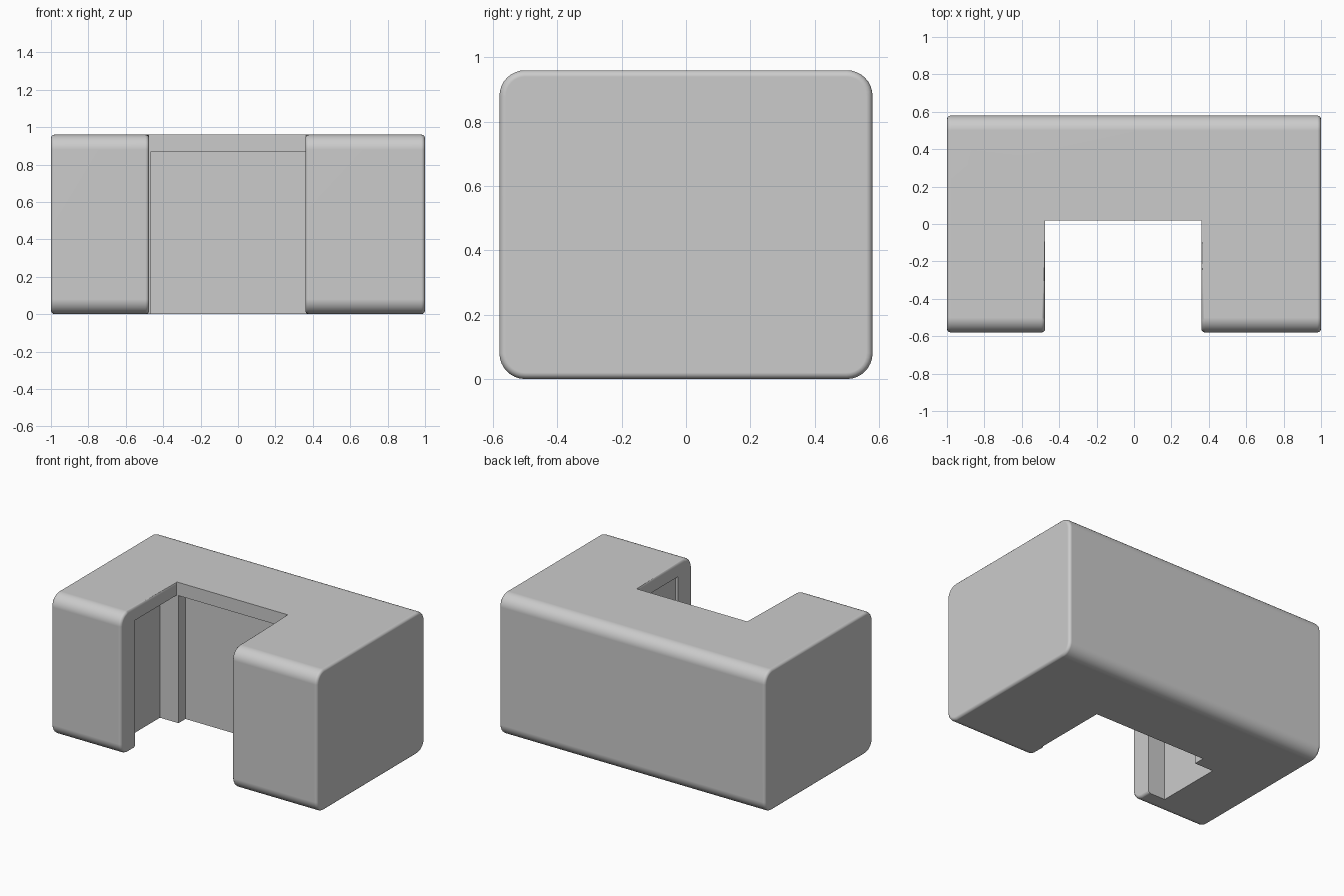
import bpy
import bmesh
from mathutils import Vector

if "Cube" in bpy.data.objects:
    bpy.data.objects.remove(bpy.data.objects["Cube"], do_unlink=True)

HEIGHT, HALF_DEPTH = 0.96, 0.58
SLOT_RIGHT, SLOT_LEFT, SLOT_BACK = -0.475, 0.36, 0.02
POCKET_TOP, POCKET_FRONT = 0.87, -0.43


def make_box(name, low, high):
    """Axis-aligned box between two corners."""
    low, high = Vector(low), Vector(high)
    bm = bmesh.new()
    bmesh.ops.create_cube(bm, size=1)
    for v in bm.verts:
        v.co = Vector(a + (b - a) * (c + 0.5) for a, b, c in zip(low, high, v.co))
    mesh = bpy.data.meshes.new(name)
    bm.to_mesh(mesh)
    bm.free()
    obj = bpy.data.objects.new(name, mesh)
    bpy.context.collection.objects.link(obj)
    return obj


def bevel_edges(obj, rule, width, segments):
    """Round every edge that the rule picks."""
    bm = bmesh.new()
    bm.from_mesh(obj.data)
    edges = [e for e in bm.edges if rule(*(v.co for v in e.verts))]
    bmesh.ops.bevel(bm, geom=edges, offset=width, segments=segments,
                    profile=0.5, affect='EDGES', clamp_overlap=True)
    bm.to_mesh(obj.data)
    bm.free()


def cut(obj, name, low, high):
    """Subtract a box from the object."""
    cutter = make_box(name, low, high)
    cutter.hide_render = True
    mod = obj.modifiers.new(name, 'BOOLEAN')
    mod.operation, mod.solver, mod.object = 'DIFFERENCE', 'EXACT', cutter
    bpy.ops.object.select_all(action='DESELECT')
    obj.select_set(True)
    bpy.context.view_layer.objects.active = obj
    bpy.ops.object.modifier_apply(modifier=name)
    bpy.data.objects.remove(cutter, do_unlink=True)


def is_lengthwise(a, b):
    return abs(a.x - b.x) > 1


def is_rim(a, b):
    on_side = any(abs(a.x - x) < 0.001 and abs(b.x - x) < 0.001
                  for x in (-1, SLOT_RIGHT, SLOT_LEFT, 1))
    on_back = all(abs(p.y - SLOT_BACK) < 0.001 for p in (a, b))
    return on_side and not on_back


# Block with large rounding along its length
body = make_box("body", (-1, -HALF_DEPTH, 0), (1, HALF_DEPTH, HEIGHT))
bevel_edges(body, is_lengthwise, 0.08, 8)

# Front slot that leaves two legs, then small rounding on the leg sides
cut(body, "slot", (SLOT_RIGHT, -1, -1), (SLOT_LEFT, SLOT_BACK, 2))
bevel_edges(body, is_rim, 0.02, 3)

# Pockets under the top lip: back wall, deep right side, shallow left side
cut(body, "back_pocket", (-0.465, -0.2, -1), (0.38, 0.10, POCKET_TOP))
cut(body, "right_pocket", (-0.605, POCKET_FRONT, -1), (-0.2, 0.025, POCKET_TOP))
cut(body, "left_pocket", (0.2, POCKET_FRONT, -1), (0.38, 0.05, POCKET_TOP))

# Single grey finish
grey = bpy.data.materials.new("light grey")
grey.use_nodes = True
colour = (0.6, 0.6, 0.6, 1)
grey.diffuse_color = colour
grey.node_tree.nodes["Principled BSDF"].inputs["Base Color"].default_value = colour
body.data.materials.clear()
body.data.materials.append(grey)

# Smooth rounding with crisp flat faces
body.select_set(True)
bpy.context.view_layer.objects.active = body
bpy.ops.object.shade_smooth_by_angle(angle=0.6)
normals = body.modifiers.new("flat_faces", 'WEIGHTED_NORMAL')
normals.keep_sharp = True
